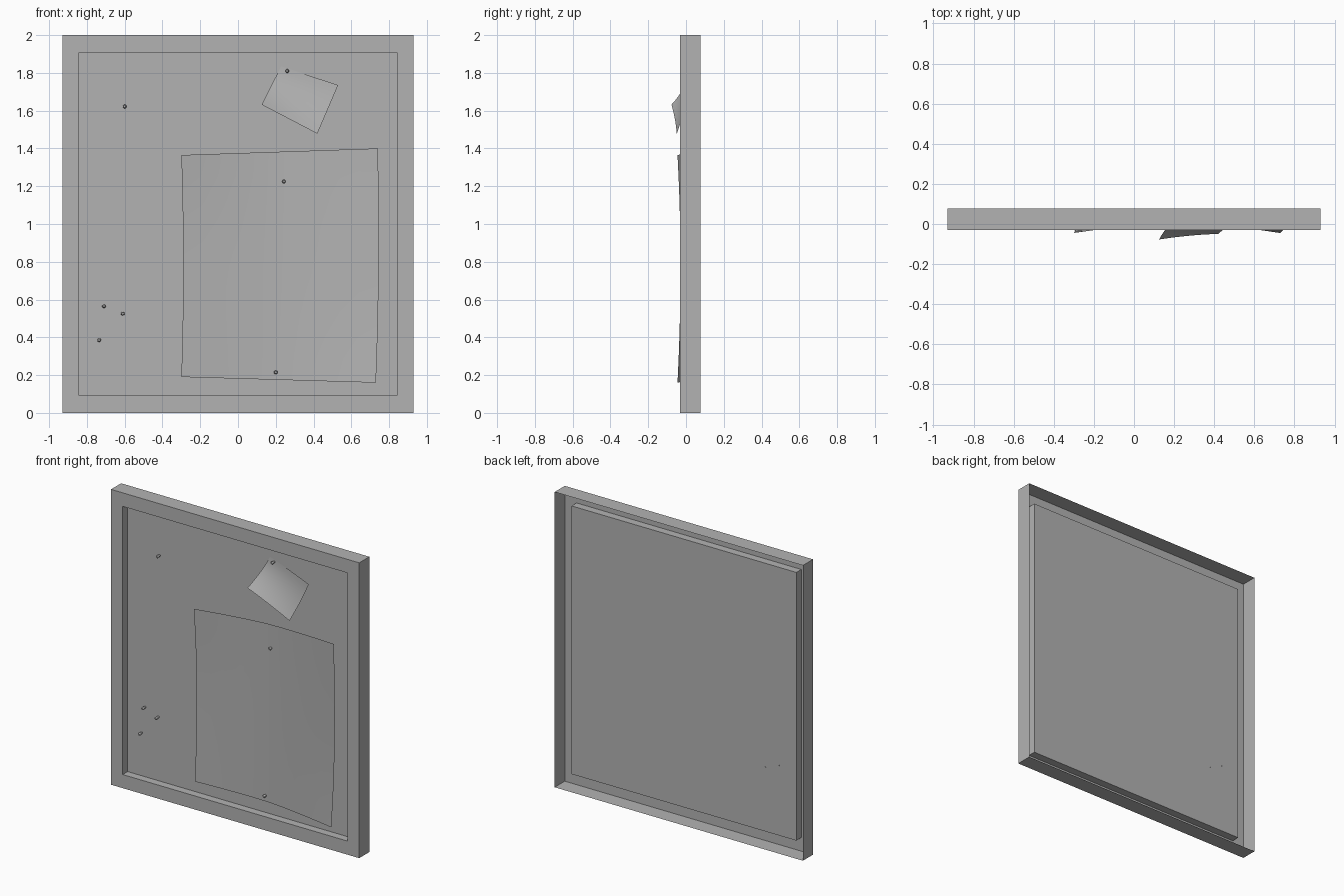
import bpy, bmesh, math
from mathutils import Vector

if "Cube" in bpy.data.objects:
    bpy.data.objects.remove(bpy.data.objects["Cube"])

BACK, FRONT, BOARD = 0.077, -0.031, 0.022

# One dark grey for every part
grey = bpy.data.materials.new("dark_grey")
grey.diffuse_color = (0.45, 0.45, 0.45, 1)
grey.use_nodes = True
grey.node_tree.nodes["Principled BSDF"].inputs["Base Color"].default_value = grey.diffuse_color


def finish(name, bm, smooth=None):
    me = bpy.data.meshes.new(name)
    bm.to_mesh(me)
    bm.free()
    me.materials.append(grey)
    ob = bpy.data.objects.new(name, me)
    bpy.context.collection.objects.link(ob)
    if smooth is not None:
        bpy.ops.object.select_all(action='DESELECT')
        ob.select_set(True)
        bpy.context.view_layer.objects.active = ob
        bpy.ops.object.shade_smooth_by_angle(angle=math.radians(smooth))
    return ob


def rect(bm, w, z0, z1, y):
    return [bm.verts.new(p) for p in
            ((-w, y, z0), (w, y, z0), (w, y, z1), (-w, y, z1))]


def bridge(bm, a, b):
    n = len(a)
    for i in range(n):
        j = (i + 1) % n
        bm.faces.new((a[i], a[j], b[j], b[i]))


# Frame: shell open at the back, outer wall, front lip, inner wall
bm = bmesh.new()
rings = [rect(bm, 0.93, 0, 2, BACK), rect(bm, 0.93, 0, 2, FRONT),
         rect(bm, 0.842, 0.092, 1.908, FRONT), rect(bm, 0.842, 0.092, 1.908, BOARD)]
for a, b in zip(rings, rings[1:]):
    bridge(bm, b, a)
for f in bm.faces:
    f.normal_update()
if bm.faces[:][0].normal.z > 0:      # first face is the bottom wall
    bmesh.ops.reverse_faces(bm, faces=bm.faces[:])
finish("frame", bm)

# Board panel
bm = bmesh.new()
bm.faces.new(rect(bm, 0.842, 0.092, 1.908, BOARD))
finish("board", bm)


def paper(name, corners, depth, bow=0.0, n=10):
    """Curled sheet: corners BL, BR, TR, TL in x,z; depth(u, v) gives y."""
    bl, br, tr, tl = (Vector(c) for c in corners)
    bm = bmesh.new()
    grid = []
    for j in range(n + 1):
        v = j / n
        row = []
        for i in range(n + 1):
            u = i / n
            p = bl.lerp(br, u).lerp(tl.lerp(tr, u), v)
            x = p.x + bow * 4 * v * (1 - v)
            row.append(bm.verts.new((x, depth(u, v), p.y)))
        grid.append(row)
    for j in range(n):
        for i in range(n):
            bm.faces.new((grid[j][i], grid[j][i + 1],
                          grid[j + 1][i + 1], grid[j + 1][i]))
    return finish(name, bm, 60)


# Large sheet: pinned along its middle, corners lifting
def large_depth(u, v):
    s, t = abs(2 * u - 1), 2 * v - 1
    opposite = (2 * u - 1) * t < 0          # top left and bottom right lift most
    edge = 0.037 + (0.016 if opposite else 0.003) * t * t
    return 0.008 - edge * s ** 1.5


paper("large_paper", [(-0.30, 0.19), (0.73, 0.16), (0.74, 1.40), (-0.30, 1.365)],
      large_depth, bow=0.01)


# Small note: pinned at its top left corner, lower edge curling out
def note_depth(u, v):
    top = 0.017 - 0.017 * u * u
    return top - (0.094 * (1 - u) + 0.049 * u) * (1 - v) ** 2


paper("small_note", [(0.125, 1.632), (0.42, 1.478), (0.53, 1.735), (0.228, 1.835)],
      note_depth)


# Pins: short round stubs with a domed head
def pin(i, x, z, back):
    bm = bmesh.new()
    profile = [(0.005, back), (0.008, 0.012), (0.008, 0.0), (0.01, -0.003),
               (0.01, -0.008), (0.006, -0.013)]
    loops = []
    for r, y in profile:
        loops.append([bm.verts.new((x + r * math.cos(k * math.pi / 5), y,
                                    z + r * math.sin(k * math.pi / 5)))
                      for k in range(10)])
    for a, b in zip(loops, loops[1:]):
        bridge(bm, a, b)
    bm.faces.new(loops[0])
    bm.faces.new(loops[-1])
    bmesh.ops.recalc_face_normals(bm, faces=bm.faces[:])
    finish(f"pin_{i}", bm, 40)


pins = [(-0.60, 1.622, 0.021), (0.26, 1.81, 0.021), (0.243, 1.225, 0.021),
        (0.20, 0.215, 0.021), (-0.71, 0.565, 0.0235), (-0.61, 0.525, 0.0235),
        (-0.735, 0.385, 0.021)]
for i, p in enumerate(pins):
    pin(i + 1, *p)
